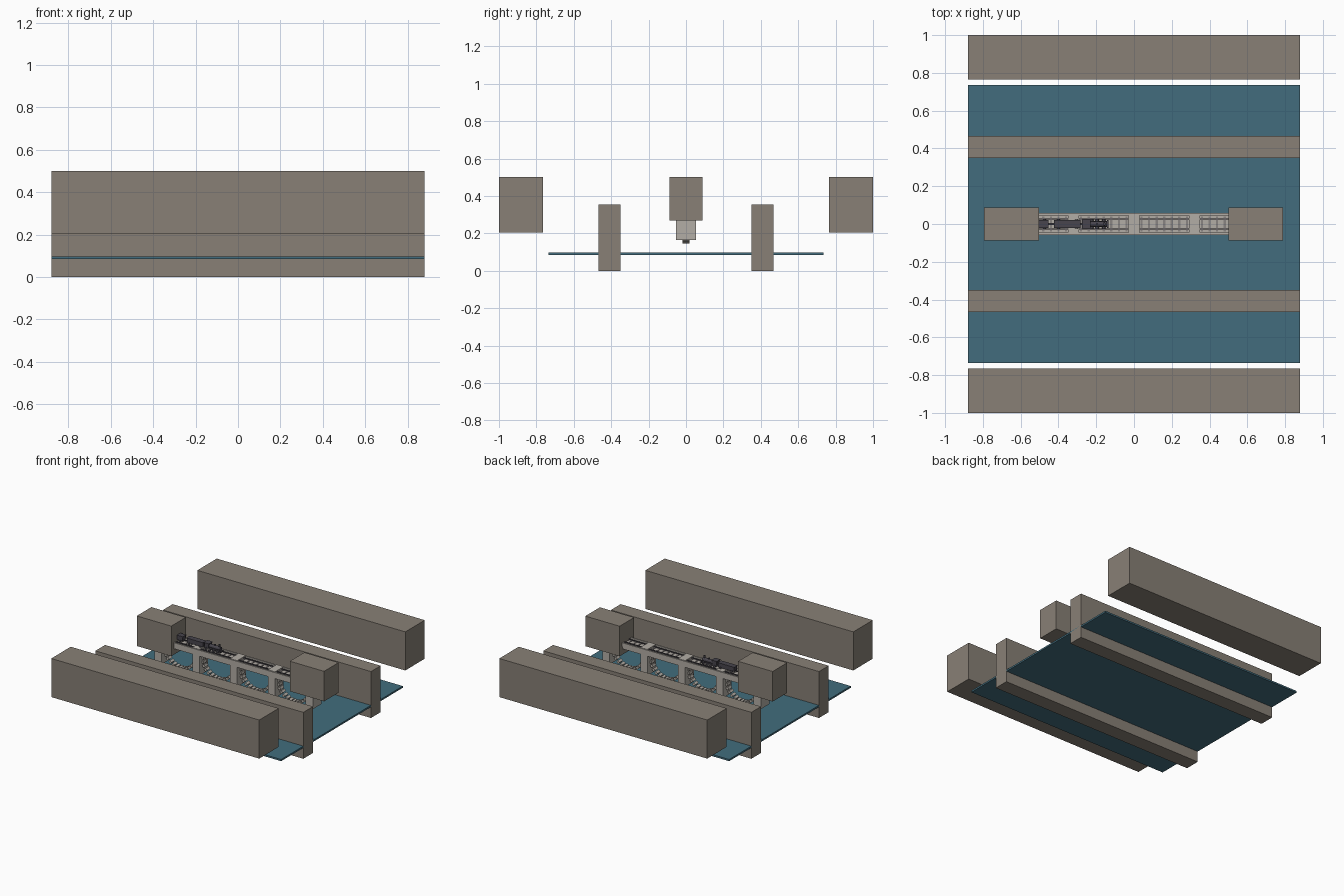
import bpy, bmesh, math
from mathutils import Matrix, Vector

if "Cube" in bpy.data.objects:
    bpy.data.objects.remove(bpy.data.objects["Cube"])


def material(name, rgb):
    m = bpy.data.materials.new(name)
    m.diffuse_color = (*rgb, 1)
    m.use_nodes = True
    m.node_tree.nodes["Principled BSDF"].inputs["Base Color"].default_value = m.diffuse_color
    return m


ROCK = material("brown grey rock", (0.246, 0.216, 0.181))
WATER = material("river blue", (0.054, 0.152, 0.205))
STONE = material("pale stone", (0.45, 0.42, 0.38))
SLEEPER = material("sleeper grey", (0.25, 0.23, 0.22))
IRON = material("dark iron", (0.065, 0.06, 0.075))


def add_box(bm, lo, hi, turn=None):
    """Axis aligned box between two corners, optionally turned about y."""
    lo, hi = Vector(lo), Vector(hi)
    mat = Matrix.Translation((lo + hi) / 2)
    if turn is not None:
        mat = mat @ Matrix.Rotation(turn, 4, 'Y')
    bmesh.ops.create_cube(bm, size=1, matrix=mat @ Matrix.Diagonal((*(hi - lo), 1)))


def add_cyl(bm, center, r, length, axis='Z', sides=12, r2=None):
    rot = {'X': Matrix.Rotation(math.pi / 2, 4, 'Y'),
           'Y': Matrix.Rotation(math.pi / 2, 4, 'X'),
           'Z': Matrix.Identity(4)}[axis]
    bmesh.ops.create_cone(bm, cap_ends=True, segments=sides, radius1=r,
                          radius2=r if r2 is None else r2, depth=length,
                          matrix=Matrix.Translation(center) @ rot)


def finish(name, bm, mat):
    me = bpy.data.meshes.new(name)
    bm.to_mesh(me)
    bm.free()
    me.materials.append(mat)
    ob = bpy.data.objects.new(name, me)
    bpy.context.collection.objects.link(ob)
    return ob


def boxes(name, mat, *pairs):
    bm = bmesh.new()
    for lo, hi in pairs:
        add_box(bm, lo, hi)
    return finish(name, bm, mat)


# Canyon cliffs, river banks and river
for s, side in ((-1, "front"), (1, "back")):
    for name, y0, y1, z0, z1 in (("cliff", 0.765, 1.0, 0.205, 0.5),
                                 ("river_bank", 0.35, 0.467, 0.0, 0.355)):
        a, b = sorted((s * y0, s * y1))
        boxes(f"{side}_{name}", ROCK, ((-0.88, a, z0), (0.88, b, z1)))
boxes("river", WATER, ((-0.88, -0.735, 0.084), (0.88, 0.735, 0.097)))

# Rock blocks at each end of the bridge
boxes("left_abutment", ROCK, ((-0.795, -0.088, 0.27), (-0.503, 0.088, 0.5)))
boxes("right_abutment", ROCK, ((0.5, -0.088, 0.27), (0.79, 0.088, 0.5)))

# Bridge piers, rising through the deck
bm = bmesh.new()
for i in range(-2, 3):
    x = i * 0.32
    add_box(bm, (x - 0.03, -0.053, 0.165), (x + 0.03, 0.053, 0.365))
finish("bridge_piers", bm, STONE)

# Deck and low side walls
boxes("bridge_deck", STONE, ((-0.66, -0.056, 0.315), (0.66, 0.056, 0.35)))
boxes("side_walls", STONE,
      ((-0.66, -0.058, 0.335), (0.66, -0.046, 0.362)),
      ((-0.66, 0.046, 0.335), (0.66, 0.058, 0.362)))

# Curved rows of blocks between the piers
bm = bmesh.new()
for c in (-0.48, -0.16, 0.16, 0.48):
    for k in range(15):
        a = math.pi + math.pi * k / 14
        x, z = c + 0.13 * math.cos(a), 0.285 + 0.13 * math.sin(a)
        add_box(bm, (x - 0.010, -0.02, z - 0.010), (x + 0.010, 0.02, z + 0.010), -a)
finish("arch_blocks", bm, STONE)

# Sleepers and rails
bm = bmesh.new()
for i in range(-16, 17):
    x = i * 0.04
    add_box(bm, (x - 0.006, -0.04, 0.349), (x + 0.006, 0.04, 0.354))
finish("sleepers", bm, SLEEPER)
boxes("rails", IRON, *(((-0.66, y - 0.003, 0.353), (0.66, y + 0.003, 0.36))
                       for y in (-0.027, 0.027)))


def wheels(bm, xs, r):
    for x in xs:
        for y in (-0.02, 0.02):
            add_cyl(bm, (x, y, 0.36 + r), r, 0.006, 'Y')


# Locomotive: frame, boiler, cab, chimney, dome, buffer plate
bm = bmesh.new()
add_box(bm, (-0.275, -0.016, 0.37), (-0.14, 0.016, 0.377))
add_cyl(bm, (-0.19, 0, 0.389), 0.014, 0.09, 'X')
add_box(bm, (-0.27, -0.02, 0.375), (-0.235, 0.02, 0.408))
add_box(bm, (-0.276, -0.023, 0.408), (-0.23, 0.023, 0.412))
add_cyl(bm, (-0.157, 0, 0.409), 0.005, 0.022, r2=0.008)
add_cyl(bm, (-0.195, 0, 0.404), 0.006, 0.012)
add_box(bm, (-0.142, -0.02, 0.366), (-0.135, 0.02, 0.375))
wheels(bm, (-0.255, -0.225, -0.195, -0.16), 0.01)
finish("locomotive", bm, IRON)

# Wagons with couplings
bm = bmesh.new()
for x0, x1 in ((-0.57, -0.455), (-0.42, -0.285)):
    add_box(bm, (x0, -0.018, 0.37), (x1, 0.018, 0.402))
    add_box(bm, (x0 - 0.003, -0.021, 0.402), (x1 + 0.003, 0.021, 0.406))
    wheels(bm, (x0 + 0.02, x1 - 0.02), 0.008)
add_box(bm, (-0.46, -0.004, 0.371), (-0.27, 0.004, 0.376))
finish("wagons", bm, IRON)
